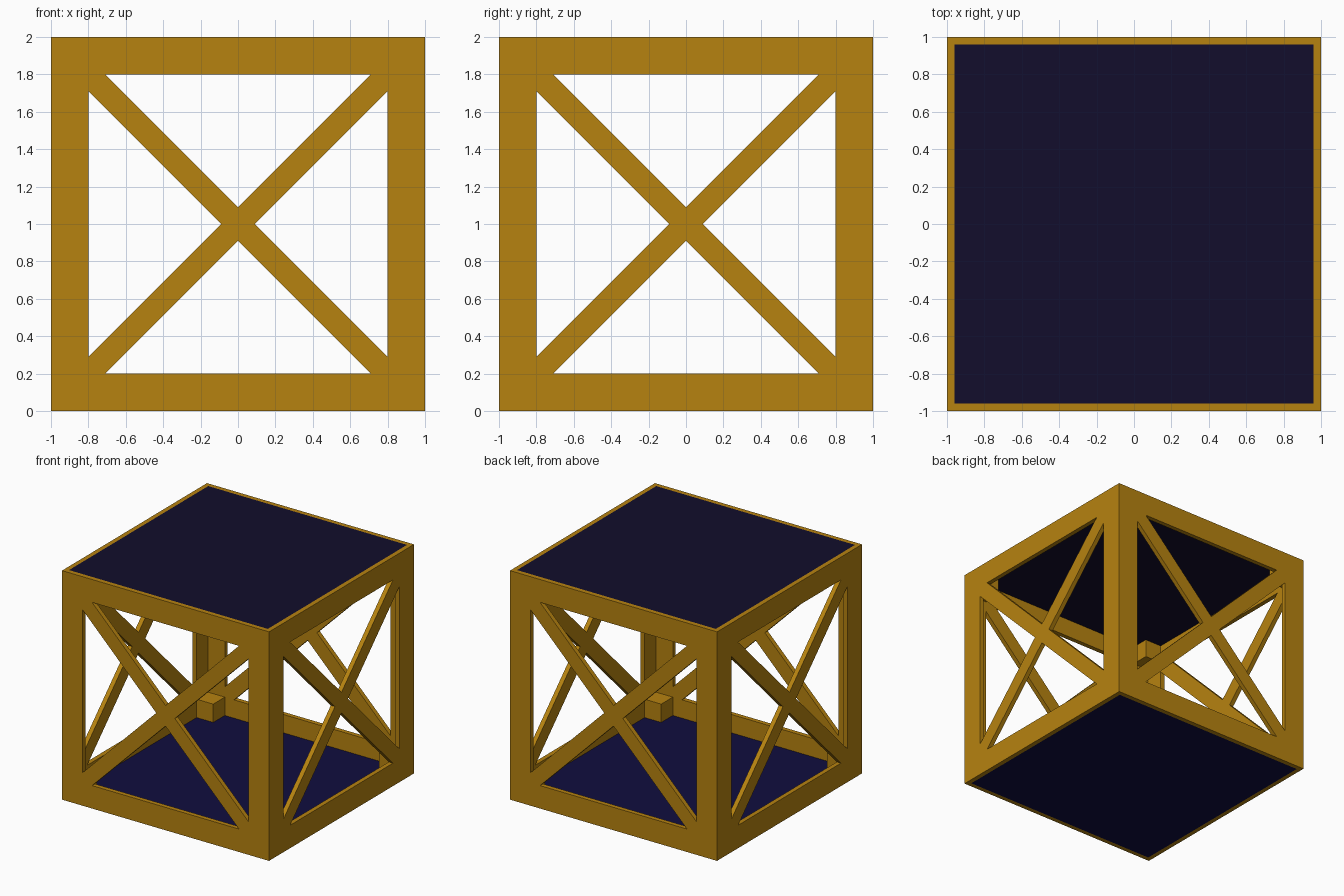
import bpy, bmesh
from math import pi
from mathutils import Matrix

if "Cube" in bpy.data.objects:
    bpy.data.objects.remove(bpy.data.objects["Cube"])

T = 0.04      # board thickness
IN = 0.8      # inner edge of the frame boards
B = 0.09      # half width of a brace measured along the axes


def material(name, rgb):
    m = bpy.data.materials.new(name)
    m.diffuse_color = (*rgb, 1)
    m.use_nodes = True
    m.node_tree.nodes["Principled BSDF"].inputs["Base Color"].default_value = m.diffuse_color
    return m


gold = material("gold_frame", (0.47, 0.225, 0.005))
lid_navy = material("lid_navy", (0.006, 0.004, 0.025))
floor_blue = material("floor_blue", (0.005, 0.004, 0.05))


def box(name, centre, size, mat):
    bm = bmesh.new()
    bmesh.ops.create_cube(bm, size=1, matrix=Matrix.Translation(centre) @ Matrix.Diagonal((*size, 1)))
    me = bpy.data.meshes.new(name)
    bm.to_mesh(me)
    bm.free()
    me.materials.append(mat)
    ob = bpy.data.objects.new(name, me)
    bpy.context.collection.objects.link(ob)
    return ob


def braced_side(name, half_width, angle):
    # Board outline with four triangular openings, leaving a frame and an X brace
    c = bpy.data.curves.new(name + "_profile", 'CURVE')
    c.dimensions = '2D'
    c.fill_mode = 'BOTH'
    c.extrude = T / 2
    w, k = half_width, IN - B
    loops = [[(-w, -1), (w, -1), (w, 1), (-w, 1)],
             [(-k, IN), (k, IN), (0, B)], [(k, -IN), (-k, -IN), (0, -B)],
             [(IN, k), (IN, -k), (B, 0)], [(-IN, -k), (-IN, k), (-B, 0)]]
    for pts in loops:
        s = c.splines.new('POLY')
        s.points.add(len(pts) - 1)
        for p, (x, y) in zip(s.points, pts):
            p.co = (x, y, 0, 1)
        s.use_cyclic_u = True
    tmp = bpy.data.objects.new(name + "_profile", c)
    bpy.context.collection.objects.link(tmp)
    bpy.context.view_layer.update()
    me = bpy.data.meshes.new_from_object(tmp.evaluated_get(bpy.context.evaluated_depsgraph_get()))
    bpy.data.objects.remove(tmp)
    # Stand the board up, push it out to its side, and weld it into a solid
    bm = bmesh.new()
    bm.from_mesh(me)
    bm.transform(Matrix.Translation((0, 0, 1)) @ Matrix.Rotation(angle, 4, 'Z')
                 @ Matrix.Translation((0, -1 + T / 2, 0)) @ Matrix.Rotation(pi / 2, 4, 'X'))
    bmesh.ops.remove_doubles(bm, verts=bm.verts, dist=1e-4)
    bmesh.ops.recalc_face_normals(bm, faces=bm.faces)
    for f in bm.faces:
        f.smooth = False
    bm.to_mesh(me)
    bm.free()
    me.name = name
    me.materials.clear()
    me.materials.append(gold)
    ob = bpy.data.objects.new(name, me)
    bpy.context.collection.objects.link(ob)


# Four braced sides; the left and right boards fit between the front and back
for i, side in enumerate(("front", "right", "back", "left")):
    braced_side(side + "_side", 1 if i % 2 == 0 else 1 - T, i * pi / 2)

# Lid and floor panels set inside the side boards
P = 2 - 2 * T
box("lid_panel", (0, 0, 2 - T / 2), (P, P, T), lid_navy)
box("floor_panel", (0, 0, T / 2), (P, P, T), floor_blue)

# Corner blocks inside all eight corners
s = 1 - T - IN
m = IN + s / 2
for x in (-m, m):
    for y in (-m, m):
        for z in (-m, m):
            box("corner_block", (x, y, 1 + z), (s, s, s), gold)
